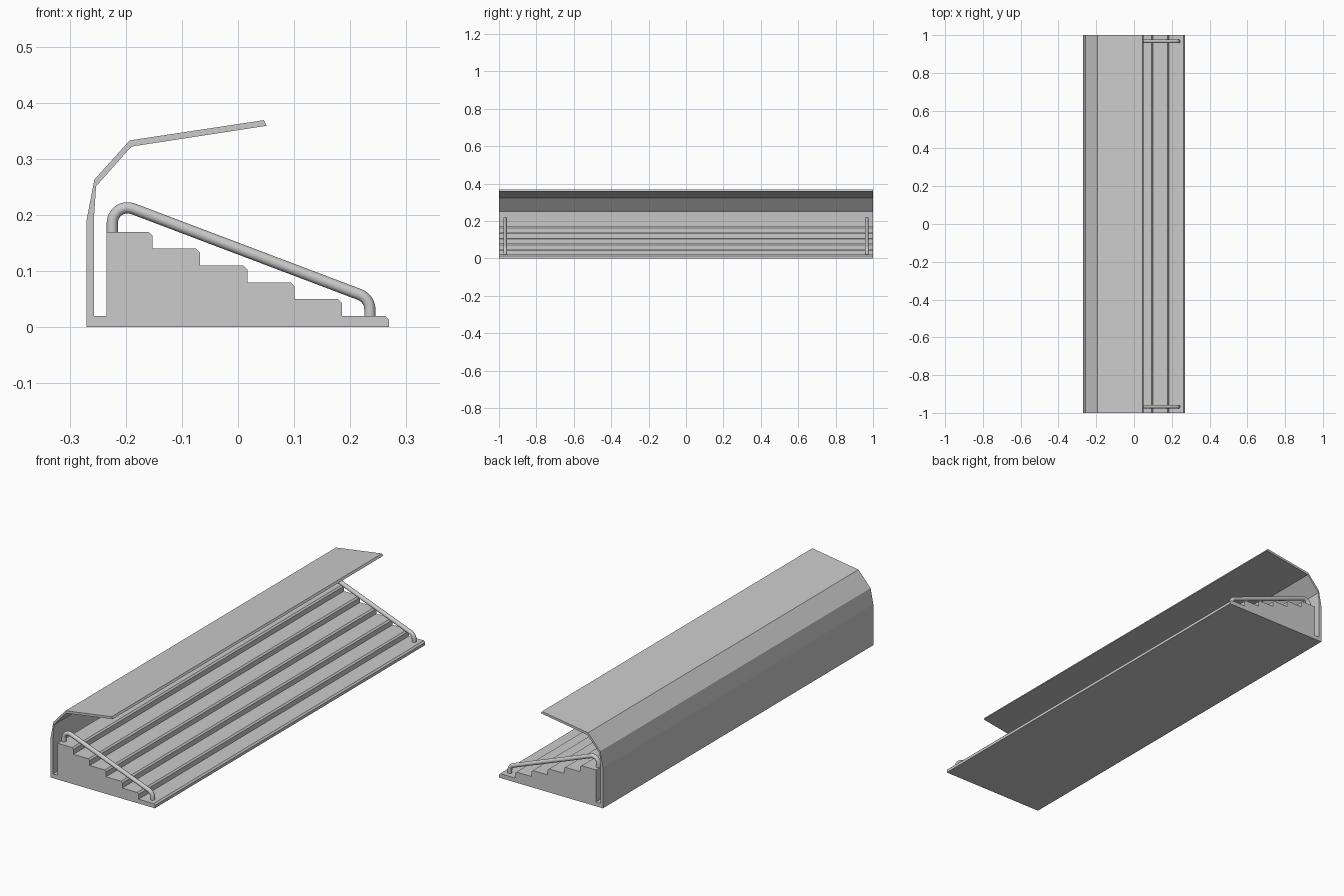
import bpy, bmesh, math
from mathutils import Vector

if "Cube" in bpy.data.objects:
    bpy.data.objects.remove(bpy.data.objects["Cube"])


def extrude_profile(name, pts, y0, y1):
    bm = bmesh.new()
    face = bm.faces.new([bm.verts.new((x, y0, z)) for x, z in pts])
    ext = bmesh.ops.extrude_face_region(bm, geom=[face])
    verts = [v for v in ext["geom"] if isinstance(v, bmesh.types.BMVert)]
    bmesh.ops.translate(bm, verts=verts, vec=(0, y1 - y0, 0))
    bmesh.ops.recalc_face_normals(bm, faces=bm.faces)
    me = bpy.data.meshes.new(name)
    bm.to_mesh(me)
    bm.free()
    ob = bpy.data.objects.new(name, me)
    bpy.context.collection.objects.link(ob)
    return ob


def arc(cx, cz, r, a0, a1, n=8):
    return [(cx + r * math.cos(math.radians(a0 + (a1 - a0) * i / n)),
             cz + r * math.sin(math.radians(a0 + (a1 - a0) * i / n)))
            for i in range(n + 1)]


def tube(name, pts, y, radius):
    cu = bpy.data.curves.new(name, "CURVE")
    cu.dimensions = "3D"
    cu.bevel_depth = radius
    cu.bevel_resolution = 4
    cu.use_fill_caps = True
    sp = cu.splines.new("POLY")
    sp.points.add(len(pts) - 1)
    for p, (x, z) in zip(sp.points, pts):
        p.co = (x, y, z, 1)
    ob = bpy.data.objects.new(name, cu)
    bpy.context.collection.objects.link(ob)
    bpy.ops.object.select_all(action="DESELECT")
    ob.select_set(True)
    bpy.context.view_layer.objects.active = ob
    bpy.ops.object.convert(target="MESH")
    bpy.ops.object.shade_smooth_by_angle(angle=math.radians(40))


# One continuous section: base, back wall, folded canopy and stepped tiers
canopy = [(-0.27, 0), (-0.27, 0.19), (-0.256, 0.263), (-0.193, 0.333),
          (0.046, 0.369), (0.051, 0.359), (-0.190, 0.322),
          (-0.253, 0.251), (-0.257, 0.19), (-0.257, 0.02)]
tiers = [(-0.234, 0.02), (-0.234, 0.17)]
for i in range(6):
    x, z = -0.152 + 0.0843 * i, 0.17 - 0.03 * i
    tiers += [(x - 0.007, z), (x, z - 0.007)]
    tiers.append((x, z - 0.03 if i < 5 else 0))
extrude_profile("grandstand_shell", canopy + tiers, -1, 1)

# Bent handrails at both ends
slope = 69.3
rail = ([(-0.224, 0.165)] + arc(-0.197, 0.186, 0.027, 180, slope)
        + arc(0.207, 0.032, 0.028, slope, 0) + [(0.235, 0.015)])
for side, y in (("front", -0.967), ("back", 0.967)):
    tube(side + "_handrail", rail, y, 0.01)
